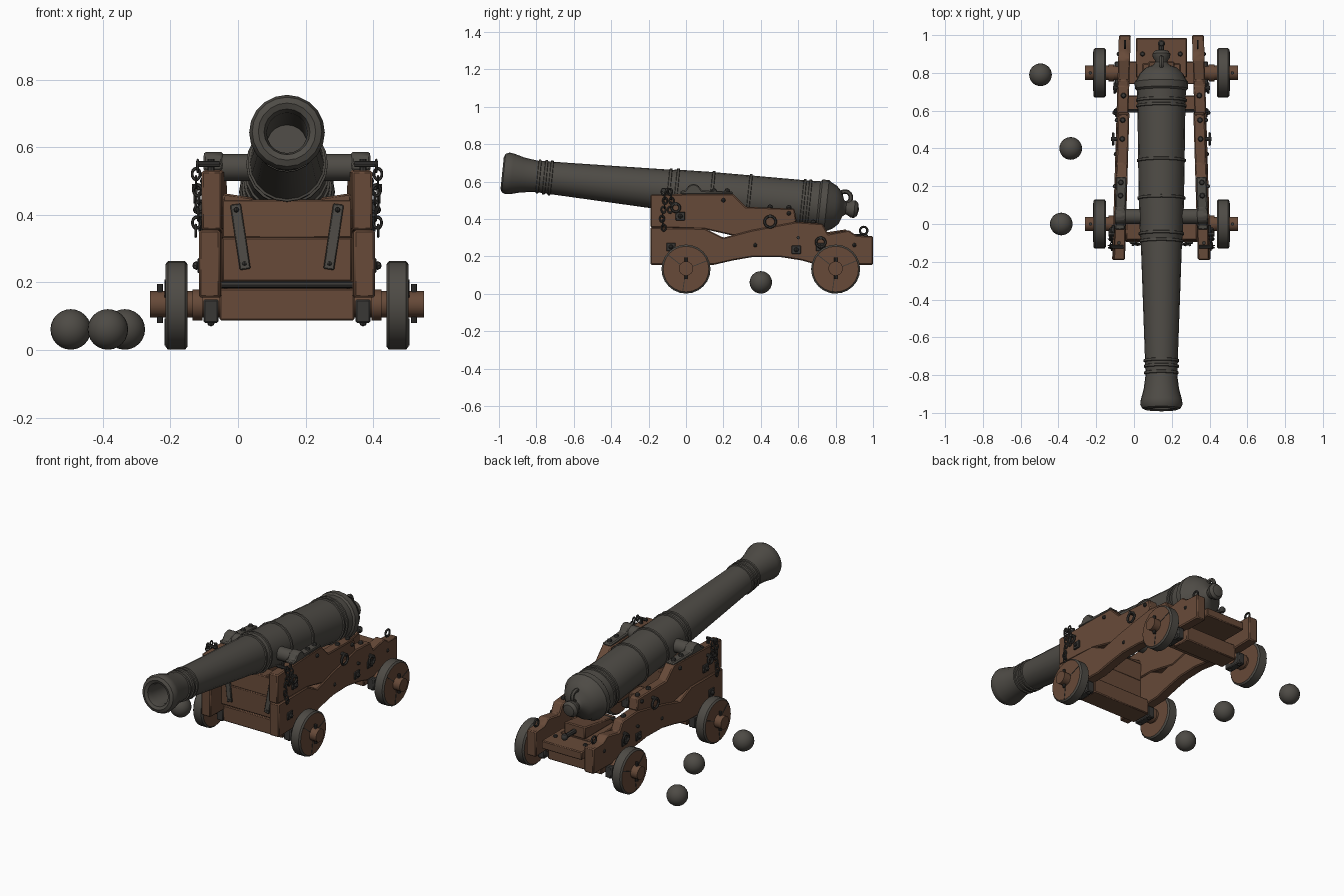
import bpy, bmesh, math
from mathutils import Vector, Matrix

if "Cube" in bpy.data.objects:
    bpy.data.objects.remove(bpy.data.objects["Cube"], do_unlink=True)

CX = 0.145           # centre line of the gun
TILT = math.radians(-5.9)
made = []


def material(name, rgb):
    m = bpy.data.materials.new(name)
    m.use_nodes = True
    m.diffuse_color = (*rgb, 1)
    m.node_tree.nodes["Principled BSDF"].inputs["Base Color"].default_value = (*rgb, 1)
    return m


WOOD = material("brown wood", (0.135, 0.068, 0.04))
IRON = material("grey iron", (0.076, 0.07, 0.06))
DARK = material("dark fittings", (0.04, 0.038, 0.035))


def finish(name, bm, mats, bevel=0):
    bmesh.ops.recalc_face_normals(bm, faces=bm.faces)
    me = bpy.data.meshes.new(name)
    bm.to_mesh(me)
    bm.free()
    ob = bpy.data.objects.new(name, me)
    bpy.context.collection.objects.link(ob)
    for m in mats:
        me.materials.append(m)
    if bevel:
        mod = ob.modifiers.new("Bevel", "BEVEL")
        mod.width, mod.segments = bevel, 1
        mod.limit_method = "ANGLE"
    made.append(ob)
    return ob


def box(name, centre, size, mat, rot=(0, 0, 0), bevel=0.005):
    bm = bmesh.new()
    bmesh.ops.create_cube(bm, size=1, matrix=Matrix.Diagonal((*size, 1)))
    ob = finish(name, bm, [mat], bevel)
    ob.location, ob.rotation_euler = centre, rot
    return ob


def rod(name, a, b, r, mat, segs=12):
    a, b = Vector(a), Vector(b)
    bm = bmesh.new()
    bmesh.ops.create_cone(bm, cap_ends=True, segments=segs, radius1=r, radius2=r,
                          depth=(b - a).length)
    ob = finish(name, bm, [mat])
    ob.location = (a + b) / 2
    ob.rotation_euler = (b - a).to_track_quat("Z", "Y").to_euler()
    return ob


def ball(name, centre, r, mat, segs=20):
    bm = bmesh.new()
    bmesh.ops.create_uvsphere(bm, u_segments=segs, v_segments=segs // 2, radius=r)
    ob = finish(name, bm, [mat])
    ob.location = centre
    return ob


def ring(name, centre, major, minor, rot, mat=DARK, stretch=1):
    bpy.ops.mesh.primitive_torus_add(major_segments=14, minor_segments=6, major_radius=major,
                                     minor_radius=minor, location=centre, rotation=rot)
    ob = bpy.context.object
    ob.name = name
    ob.scale.x = stretch
    ob.data.materials.append(mat)
    made.append(ob)
    return ob


def prism(name, outline, x_low, x_high, mat, bevel=0.006):
    """Extrude a (y, z) outline across x; the x limits may depend on y."""
    bm = bmesh.new()
    f = bm.faces.new([bm.verts.new((x_low(y), y, z)) for y, z in outline])
    out = bmesh.ops.extrude_face_region(bm, geom=[f])["geom"]
    for v in out:
        if isinstance(v, bmesh.types.BMVert):
            v.co.x = x_high(v.co.y)
    return finish(name, bm, [mat], bevel)


def lathe(name, profile, axis, mats, segs=20):
    """Spin (distance along axis, radius) points round the x or y axis."""
    bm = bmesh.new()
    pts = [bm.verts.new((d, 0, r) if axis == "X" else (0, d, r)) for d, r in profile]
    edges = [bm.edges.new(p) for p in zip(pts, pts[1:])]
    direction = (1, 0, 0) if axis == "X" else (0, 1, 0)
    bmesh.ops.spin(bm, geom=pts + edges, cent=(0, 0, 0), axis=direction,
                   angle=math.tau, steps=segs, use_duplicate=False)
    bmesh.ops.remove_doubles(bm, verts=bm.verts, dist=0.0004)
    return finish(name, bm, mats)


# Barrel: bore, flared muzzle, raised bands, breech and knob
def band(y, r, width=0.016, rise=0.007):
    return [(y, r), (y + 0.002, r + rise), (y + width - 0.002, r + rise), (y + width, r)]


profile = [(-0.6, 0), (-0.6, 0.06), (-0.95, 0.06), (-0.98, 0.068), (-0.988, 0.085),
           (-0.98, 0.103), (-0.96, 0.112), (-0.935, 0.109), (-0.88, 0.094), (-0.82, 0.086)]
for y, r in [(-0.8, 0.084), (-0.765, 0.086), (-0.735, 0.087), (-0.1, 0.109), (-0.06, 0.114),
             (0.13, 0.12), (0.33, 0.123), (0.62, 0.127), (0.65, 0.128)]:
    profile += band(y, r)
profile += [(0.71, 0.13), (0.72, 0.14), (0.755, 0.142), (0.77, 0.13), (0.8, 0.115),
            (0.83, 0.085), (0.845, 0.045), (0.86, 0.032), (0.872, 0.035), (0.885, 0.045),
            (0.905, 0.048), (0.922, 0.035), (0.93, 0)]
barrel = lathe("barrel", profile, "Y", [IRON])
barrel.location, barrel.rotation_euler = (CX, 0, 0.545), (TILT, 0, 0)
ring("breech_loop", (CX, 0.85, 0.515), 0.032, 0.012, (0, math.pi / 2, 0), IRON)
rod("trunnions", (CX - 0.235, 0.04, 0.54), (CX + 0.235, 0.04, 0.54), 0.04, IRON, 16)

# Carriage outlines
upper = [(-0.19, 0.355), (-0.19, 0.53), (0.12, 0.535), (0.25, 0.535), (0.285, 0.5), (0.32, 0.465),
         (0.58, 0.455), (0.592, 0.385), (0.5, 0.34), (0.3, 0.3), (0.1, 0.345)]
lower = [(-0.19, 0.155), (-0.19, 0.355), (0.1, 0.35), (0.2, 0.3), (0.35, 0.34), (0.59, 0.385),
         (0.73, 0.375), (0.76, 0.32), (0.87, 0.34), (0.91, 0.312), (1.0, 0.308), (1.0, 0.155),
         (0.7, 0.155), (0.62, 0.178), (0.5, 0.197), (0.36, 0.197), (0.25, 0.178), (0.15, 0.155)]
cap = [(-0.03, 0.53), (-0.03, 0.55), (-0.005, 0.552), (0.015, 0.58), (0.04, 0.588), (0.065, 0.58),
       (0.085, 0.552), (0.25, 0.547), (0.25, 0.53)]


def cheek_x(y):
    return 0.221 - 0.03 * y


wheel_shape = [(-0.033, 0), (-0.033, 0.122), (-0.025, 0.131), (0.025, 0.131), (0.033, 0.122), (0.033, 0)]

for s, side in ((-1, "right"), (1, "left")):
    def px(d):
        return CX + s * d

    def plank(name, outline, inner, outer, mat):
        return prism(side + name, outline, lambda y: px(cheek_x(y) - inner),
                     lambda y: px(cheek_x(y) + outer), mat)

    plank("_upper_cheek", upper, 0.034, 0.027, WOOD)
    plank("_lower_cheek", lower, 0.029, 0.034, WOOD)
    plank("_trunnion_cap", cap, 0.03, 0.026, IRON)

    for y, end in ((0, "front"), (0.8, "rear")):
        label = f"{side}_{end}"
        # Wheel with wooden faces and an iron tread
        wheel = lathe(label + "_wheel", wheel_shape, "X", [WOOD, IRON], 24)
        wheel.location = (px(0.327), y, 0.132)
        for p in wheel.data.polygons:
            p.material_index = 0 if abs(p.normal.x) > 0.9 else 1
        for k in range(3):
            a = math.tau * (k / 3 + 0.06)
            box(label + "_wheel_joint", (px(0.3605), y + 0.08 * math.cos(a), 0.132 + 0.08 * math.sin(a)),
                (0.003, 0.08, 0.004), DARK, (a, 0, 0), 0)
        rod(label + "_axle_end", (px(0.2), y, 0.135), (px(0.405), y, 0.135), 0.039, WOOD, 14)
        rod(label + "_axle_collar", (px(0.25), y, 0.133), (px(0.28), y, 0.133), 0.046, WOOD, 14)
        rod(label + "_linch_pin", (px(0.376), y, 0.08), (px(0.376), y, 0.195), 0.009, DARK, 8)
        box(label + "_axle_bracket", (px(0.225), y, 0.115), (0.045, 0.12, 0.07), DARK)
        for dy in (-0.04, 0.04):
            ball(label + "_axle_bolt", (px(0.225), y + dy, 0.082), 0.012, DARK, 8)

    # Slanting iron straps on the front boards
    box(side + "_front_strap", (px(0.138), -0.103, 0.335), (0.032, 0.012, 0.195), IRON,
        (math.radians(-3), s * 0.15, 0), 0.003)
    for t in (-0.08, 0.08):
        ball(side + "_strap_bolt", (px(0.138 + t * 0.15), -0.11, 0.335 + t), 0.008, DARK, 8)

    # Plates, bolts and rings on the outer faces
    for y, z in ((-0.03, 0.415), (-0.08, 0.25), (0.59, 0.235), (0.72, 0.25)):
        x = cheek_x(y) + 0.034
        box(side + "_cheek_plate", (px(x), y, z), (0.014, 0.05, 0.045), DARK, bevel=0.003)
        ball(side + "_plate_bolt", (px(x + 0.01), y, z), 0.013, DARK, 8)
    for y, z, r in ((0.45, 0.385, 0.03), (-0.055, 0.46, 0.022), (0.72, 0.275, 0.025)):
        x = cheek_x(y) + 0.04
        ring(side + "_cheek_ring", (px(x + 0.008), y, z), r, 0.007, (0, math.pi / 2, 0))
        rod(side + "_ring_eye", (px(x - 0.02), y, z + r), (px(x + 0.018), y, z + r), 0.01, DARK, 8)
    ring(side + "_tail_ring", (px(cheek_x(0.95)), 0.95, 0.338), 0.02, 0.006, (0, math.pi / 2, 0))
    for y, z in ((0.37, 0.26), (0.55, 0.43), (0.2, 0.5), (0.9, 0.26)):
        ball(side + "_cheek_bolt", (px(cheek_x(y) + 0.031), y, z), 0.012, DARK, 8)
    for y, z in ((0.15, 0.55), (0.22, 0.55), (0.45, 0.463), (0.55, 0.46), (0.68, 0.382)):
        ball(side + "_top_bolt", (px(cheek_x(y)), y, z), 0.015, DARK, 8)

    # Hanging chains
    for y0, links in ((-0.12, 9), (-0.085, 5)):
        for k in range(links):
            ring(side + "_chain_link", (px(0.264 + 0.006 * math.sin(k)), y0 + 0.008 * math.sin(k * 0.8),
                 0.545 - 0.024 * k), 0.012, 0.004, (0, math.pi / 2, math.pi / 2 * (k % 2)), stretch=1.35)
    rod(side + "_chain_staple", (px(0.2), -0.12, 0.55), (px(0.27), -0.12, 0.55), 0.009, DARK, 8)
    rod(side + "_chain_post", (px(0.225), -0.1, 0.52), (px(0.225), -0.1, 0.565), 0.01, DARK, 8)

# Cross members between the cheeks
box("front_upper_board", (CX, -0.04, 0.385), (0.385, 0.1, 0.115), WOOD, (-0.06, 0, 0))
for s in (-1, 1):
    box("front_board_shoulder", (CX + s * 0.145, -0.04, 0.445), (0.09, 0.09, 0.025), WOOD, (0, -s * 0.15, 0))
box("front_lower_board", (CX, -0.045, 0.268), (0.385, 0.1, 0.13), WOOD)
box("front_axle_beam", (CX, 0, 0.135), (0.4, 0.13, 0.095), WOOD)
box("rear_axle_beam", (CX, 0.8, 0.135), (0.36, 0.12, 0.095), WOOD)
box("rear_cross_beam", (CX, 0.64, 0.215), (0.36, 0.08, 0.07), WOOD)
box("rear_bed", (CX, 0.88, 0.235), (0.27, 0.21, 0.05), WOOD)
box("bed_plank", (CX, 0.7, 0.255), (0.2, 0.3, 0.03), WOOD)
prism("elevating_wedge", [(0.56, 0.27), (0.56, 0.3), (0.86, 0.345), (0.86, 0.27)],
      lambda y: CX - 0.07, lambda y: CX + 0.07, WOOD)
rod("wedge_handle", (CX, 0.85, 0.305), (CX, 0.95, 0.305), 0.014, DARK, 8)
ball("wedge_handle_knob", (CX, 0.955, 0.305), 0.02, DARK, 10)
rod("cross_rod", (CX - 0.25, 0.6, 0.3), (CX + 0.25, 0.6, 0.3), 0.009, DARK, 8)
rod("front_cross_rod", (CX - 0.2, -0.05, 0.193), (CX + 0.2, -0.05, 0.193), 0.01, DARK, 8)
for s in (-1, 1):
    ball("bed_bolt", (CX + s * 0.1, 0.9, 0.262), 0.013, DARK, 8)

# Loose shot on the ground
for x, y in ((-0.495, 0.79), (-0.335, 0.4), (-0.385, 0)):
    ball("cannon_ball", (x, y, 0.061), 0.06, IRON, 24)

# Smooth shading with sharp edges kept
bpy.ops.object.select_all(action="DESELECT")
for ob in made:
    ob.select_set(True)
bpy.context.view_layer.objects.active = made[0]
bpy.ops.object.shade_smooth_by_angle(angle=math.radians(35))
